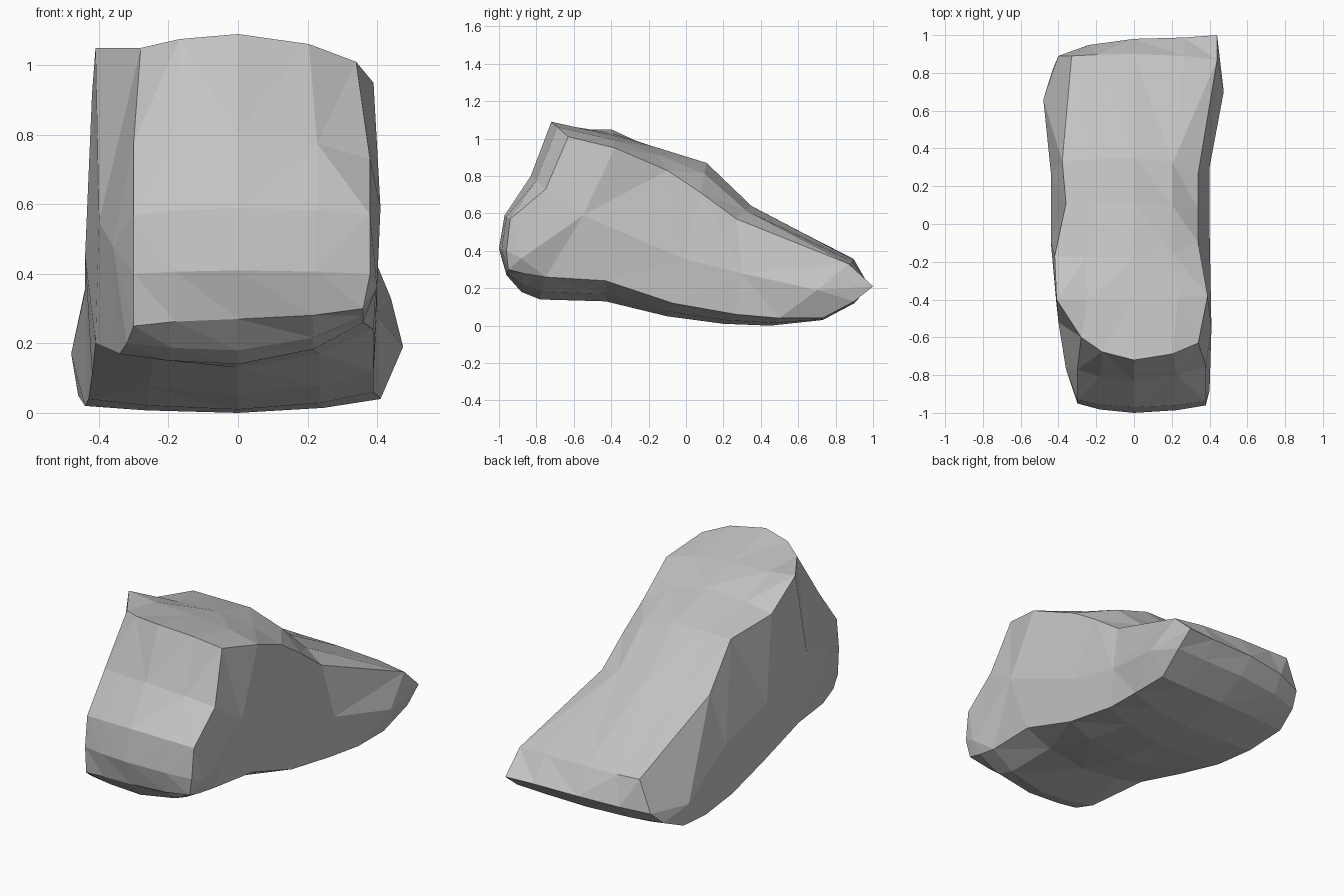
import bpy
import bmesh
from mathutils import Vector

cube = bpy.data.objects.get("Cube")
if cube:
    bpy.data.objects.remove(cube)

stone = bpy.data.materials.new("stone_grey")
stone.use_nodes = True
stone.diffuse_color = (0.55, 0.55, 0.55, 1)
stone.node_tree.nodes["Principled BSDF"].inputs["Base Color"].default_value = stone.diffuse_color

# Centre outline (y, z): front underside, up the front, over the top, back along the base
centre = [(-.78, .14), (-.88, .18), (-.96, .27), (-1, .41), (-.97, .59), (-.83, .8),
          (-.72, 1.09), (-.4, 1.02), (-.18, .96), (.11, .87), (.35, .64), (.9, .35),
          (.98, .21), (.9, .12), (.73, .03), (.45, 0), (.2, .01), (-.1, .05), (-.43, .13)]

# Matching rims (x, y, z) where the body turns into each flank
left_rim = [(.36, -.75, .26), (.36, -.87, .28), (.36, -.95, .3), (.38, -.96, .4),
            (.38, -.94, .57), (.38, -.75, .73), (.34, -.63, 1.01), (.39, -.38, .95),
            (.34, -.1, .83), (.34, .08, .71), (.34, .27, .57), (.44, .87, .33),
            (.44, 1, .21), (.44, .9, .13), (.41, .73, .04), (.41, .5, .04),
            (.39, .27, .06), (.39, -.07, .12), (.39, -.43, .24)]
right_rim = [(-.34, -.75, .17), (-.32, -.87, .2), (-.3, -.94, .25), (-.3, -.95, .4),
             (-.3, -.93, .57), (-.3, -.77, .78), (-.28, -.6, 1.05), (-.41, -.4, 1.05),
             (-.42, -.17, .92), (-.36, .11, .87), (-.38, .33, .64), (-.33, .89, .36),
             (-.4, .89, .18), (-.43, .82, .11), (-.46, .68, .05), (-.44, .45, .02),
             (-.43, .2, .04), (-.42, -.1, .11), (-.41, -.43, .2)]

# Ridge along the middle of each flank, and the ridge point each rim point joins
left_ridge = [(.4, -.88, .36), (.41, -.55, .59), (.4, -.02, .36), (.4, .3, .28), (.475, .7, .19)]
right_ridge = [(-.36, -.77, .48), (-.4, -.52, .55), (-.44, -.1, .45), (-.44, .27, .35), (-.48, .66, .17)]
joins = [0] * 6 + [1, 1, 2, 3, 3] + [4] * 5 + [3, 2, 1]

bm = bmesh.new()
count = len(centre)


def ring(points):
    return [bm.verts.new(p) for p in points]


def bridge(a, b):
    """Join two loops, dropping repeated corners."""
    for i in range(count):
        j = (i + 1) % count
        corners = list(dict.fromkeys([a[i], a[j], b[j], b[i]]))
        if len(corners) > 2:
            bm.faces.new(corners)


middle = [Vector((0, y, z)) for y, z in centre]
middle_ring = ring(middle)
for rim, ridge in ((left_rim, left_ridge), (right_rim, right_ridge)):
    # Rounded shoulder between the centre and the rim
    shoulder = []
    for c, r in zip(middle, rim):
        p = c.lerp(Vector(r), 0.36)
        p.x = r[0] * 0.6
        shoulder.append(p)
    shoulder_ring, rim_ring, ridge_verts = ring(shoulder), ring(rim), ring(ridge)
    bridge(middle_ring, shoulder_ring)
    bridge(shoulder_ring, rim_ring)
    bridge(rim_ring, [ridge_verts[k] for k in joins])

bmesh.ops.triangulate(bm, faces=bm.faces[:], quad_method='SHORT_EDGE')
bmesh.ops.recalc_face_normals(bm, faces=bm.faces[:])
mesh = bpy.data.meshes.new("boulder")
bm.to_mesh(mesh)
bm.free()
mesh.materials.append(stone)
boulder = bpy.data.objects.new("boulder", mesh)
bpy.context.collection.objects.link(boulder)
